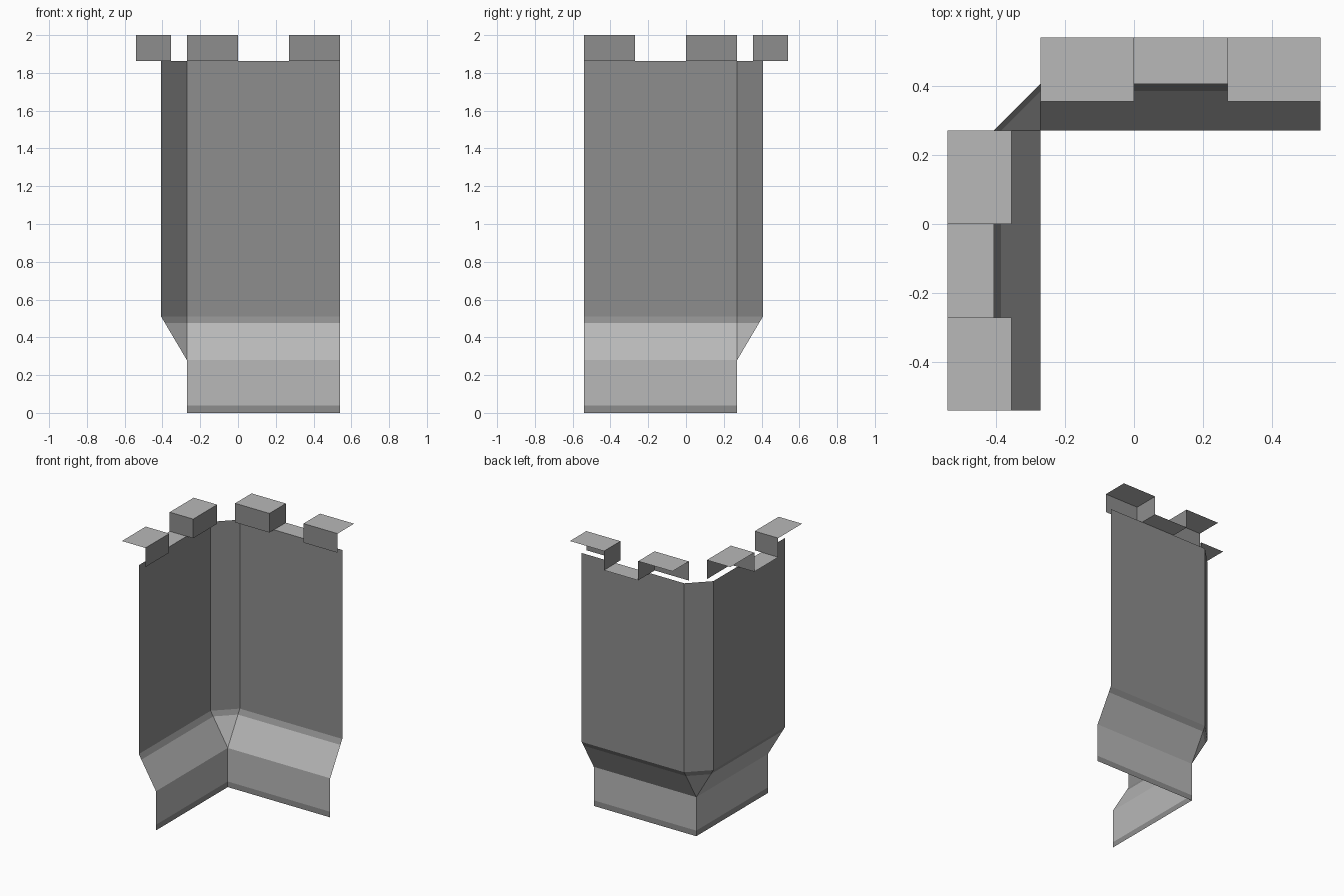
import bpy, bmesh
from mathutils import Vector

if "Cube" in bpy.data.objects:
    bpy.data.objects.remove(bpy.data.objects["Cube"])


def material(name, v):
    m = bpy.data.materials.new(name)
    m.diffuse_color = (v, v, v, 1)
    m.use_nodes = True
    m.node_tree.nodes["Principled BSDF"].inputs["Base Color"].default_value = m.diffuse_color
    return m


MATS = [material("dark stone", 0.27), material("light stone", 0.48)]
DARK, LIGHT = 0, 1
E, B, W, F = 0.541, 0.271, 0.407, 0.355   # outer edge, base line, wall line, merlon front
FLOOR, TOP = 1.863, 2.0


def mirrored(p):
    # reflect across the diagonal: back wall -> left wall
    return Vector((-p[1], -p[0], p[2]))


def build(name, faces, mirror=True):
    """faces: list of (points, material index, border inset width)"""
    bm = bmesh.new()
    for pts, mat, border in faces:
        versions = [[Vector(p) for p in pts]]
        if mirror:
            versions.append([mirrored(p) for p in reversed(pts)])
        for v in versions:
            f = bm.faces.new([bm.verts.new(p) for p in v])
            f.material_index = mat
            if border:
                ring = bmesh.ops.inset_individual(bm, faces=[f], thickness=border)
                for r in ring["faces"]:
                    r.material_index = DARK
                f.material_index = LIGHT
    bmesh.ops.remove_doubles(bm, verts=bm.verts, dist=0.0005)
    me = bpy.data.meshes.new(name)
    bm.to_mesh(me)
    bm.free()
    for m in MATS:
        me.materials.append(m)
    ob = bpy.data.objects.new(name, me)
    bpy.context.collection.objects.link(ob)


def strip(y0, z0, y1, z1, mat):
    # panel running along x, facing -y
    return ([(-B, y0, z0), (E, y0, z0), (E, y1, z1), (-B, y1, z1)], mat, 0)


def flat(x0, x1, y0, z):
    # bordered horizontal slab top
    return ([(x0, y0, z), (x1, y0, z), (x1, E, z), (x0, E, z)], LIGHT, 0.012)


Z0, Z1, Z2 = 0.28, 0.475, 0.51             # slope start, colour change, slope end
YM = B + (W - B) * (Z1 - Z0) / (Z2 - Z0)

# Plinth, slope and wall of both wings
build("plinth", [strip(B, 0, B, 0.04, DARK), strip(B, 0.04, B, Z0, LIGHT)])
build("sloped_ledge", [strip(B, Z0, YM, Z1, LIGHT), strip(YM, Z1, W, Z2, DARK)])
build("wall", [strip(W, Z2, W, FLOOR, DARK)])

# Chamfered inner corner joining the wings
build("corner_slope", [
    ([(-B, B, Z0), (-B, YM, Z1), (-YM, B, Z1)], LIGHT, 0),
    ([(-YM, B, Z1), (-B, YM, Z1), (-B, W, Z2), (-W, B, Z2)], DARK, 0)], False)
build("corner_wall", [
    ([(-W, B, Z2), (-B, W, Z2), (-B, W, FLOOR), (-W, B, FLOOR)], DARK, 0)], False)

# Merlons: top, front and the one side facing the gap
for name, x0, x1, side in (("corner_merlon", -B, 0, 0), ("end_merlon", B, E, B)):
    cheek = [(side, F, FLOOR), (side, E, FLOOR), (side, E, TOP), (side, F, TOP)]
    if side == x0:
        cheek.reverse()
    build(name, [
        flat(x0, x1, F, TOP),
        ([(x0, F, FLOOR), (x1, F, FLOOR), (x1, F, TOP), (x0, F, TOP)], DARK, 0),
        (cheek, DARK, 0)])

# Floor of the gap between merlons
build("crenel_floor", [flat(0, B, W, FLOOR)])
